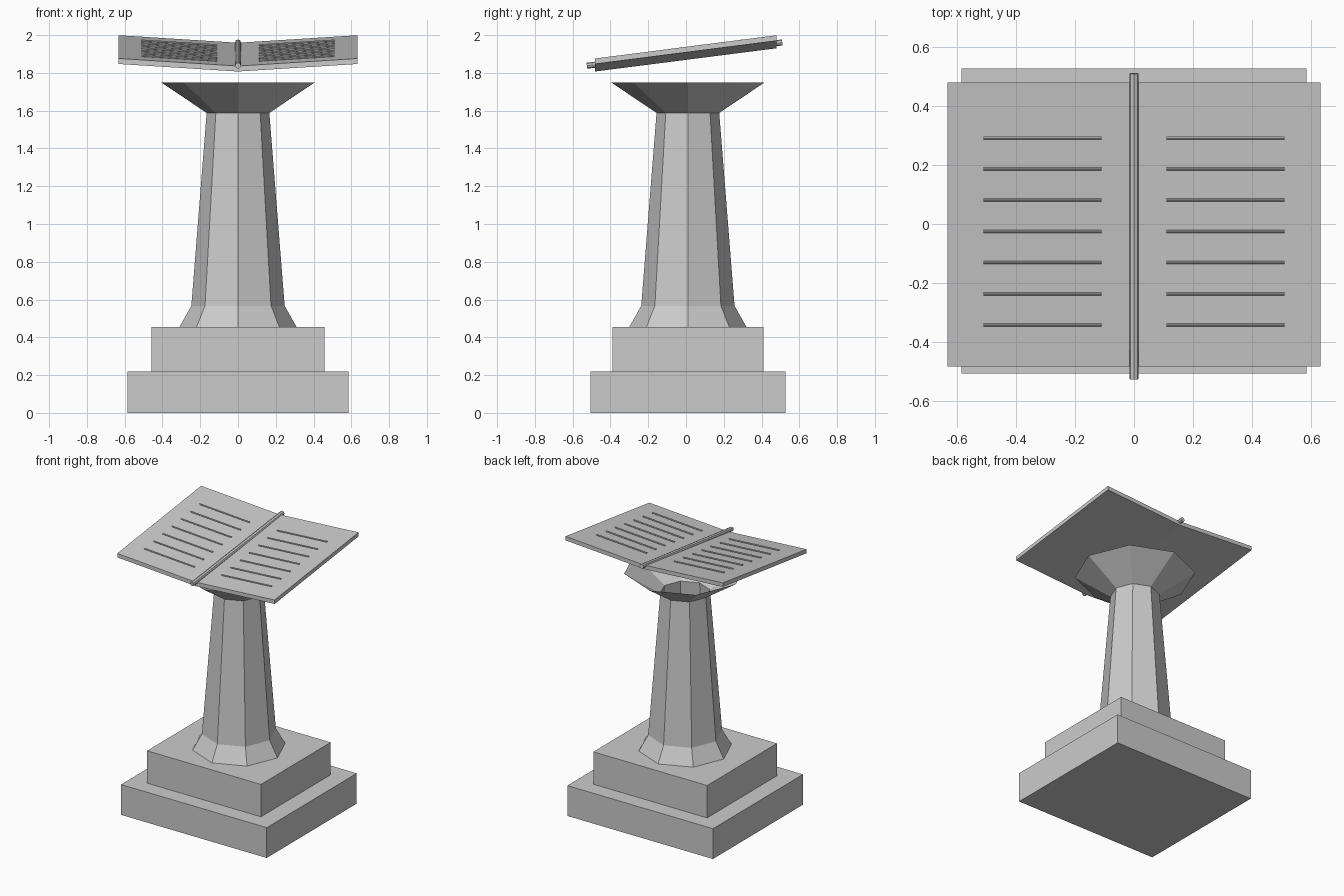
import bpy, bmesh, math
from mathutils import Vector

if "Cube" in bpy.data.objects:
    bpy.data.objects.remove(bpy.data.objects["Cube"])

stone = bpy.data.materials.new("grey stone")
stone.diffuse_color = (0.6, 0.6, 0.6, 1)
stone.use_nodes = True
stone.node_tree.nodes["Principled BSDF"].inputs["Base Color"].default_value = stone.diffuse_color

CY = 0.01                      # pedestal centre in y
SLOPE_X, SLOPE_Y = 0.063, 0.128


def surface(x, y):
    """Height of the open page at a point."""
    return 1.898 + SLOPE_X * abs(x) + SLOPE_Y * y


def finish(bm, name):
    bmesh.ops.recalc_face_normals(bm, faces=bm.faces)
    mesh = bpy.data.meshes.new(name)
    bm.to_mesh(mesh)
    bm.free()
    mesh.materials.append(stone)
    obj = bpy.data.objects.new(name, mesh)
    bpy.context.collection.objects.link(obj)
    return obj


def block(name, hx, hy, z0, z1):
    bm = bmesh.new()
    bmesh.ops.create_cube(bm, size=1)
    for v in bm.verts:
        v.co = (v.co.x * 2 * hx, v.co.y * 2 * hy + CY, z0 + (v.co.z + 0.5) * (z1 - z0))
    return finish(bm, name)


def rod(bm, a, b, radius, sides):
    """Capped cylinder between two points."""
    a, b = Vector(a), Vector(b)
    made = bmesh.ops.create_cone(bm, cap_ends=True, segments=sides, radius1=radius,
                                 radius2=radius, depth=(b - a).length)
    turn = (b - a).to_track_quat('Z', 'Y')
    for v in made["verts"]:
        v.co = turn @ v.co + (a + b) / 2


# Stepped base
block("lower_step", 0.585, 0.516, 0, 0.22)
block("upper_step", 0.457, 0.40, 0.22, 0.455)

# Hollow eight-sided column with flared foot and open bowl-shaped top
bm = bmesh.new()
rings = []
for r, z in [(0.31, 0.455), (0.247, 0.567), (0.166, 1.588), (0.407, 1.75)]:
    rings.append([bm.verts.new((r * math.cos(i * math.pi / 4),
                                CY + r * math.sin(i * math.pi / 4), z)) for i in range(8)])
for lo, hi in zip(rings, rings[1:]):
    for i in range(8):
        j = (i + 1) % 8
        bm.faces.new((lo[i], lo[j], hi[j], hi[i]))
finish(bm, "column")

# Open book: shallow V slab, tilted towards the reader
bm = bmesh.new()
grid = {}
for x in (-0.632, 0, 0.632):
    for y in (-0.482, 0.48):
        for t in (0, 0.029):
            grid[x, y, t] = bm.verts.new((x, y, surface(x, y) - t))
f, b, top, bot = -0.482, 0.48, 0, 0.029
for x0, x1 in ((-0.632, 0), (0, 0.632)):
    for quad in (((f, top), (b, top)), ((b, top), (b, bot)),
                 ((b, bot), (f, bot)), ((f, bot), (f, top))):
        (ya, ta), (yb, tb) = quad
        bm.faces.new((grid[x0, ya, ta], grid[x1, ya, ta], grid[x1, yb, tb], grid[x0, yb, tb]))
for x in (-0.632, 0.632):
    bm.faces.new((grid[x, f, top], grid[x, b, top], grid[x, b, bot], grid[x, f, bot]))
finish(bm, "open_book")

# Round spine rod
bm = bmesh.new()
rod(bm, (0, -0.525, 1.838), (0, 0.51, 1.961), 0.016, 8)
finish(bm, "book_spine")

# Raised ruled lines on both pages
bm = bmesh.new()
for side in (-1, 1):
    for k in range(7):
        y = 0.292 - k * 0.1057
        ends = [(side * x, y, surface(x, y) + 0.004) for x in (0.11, 0.51)]
        rod(bm, ends[0], ends[1], 0.005, 8)
finish(bm, "page_lines")
